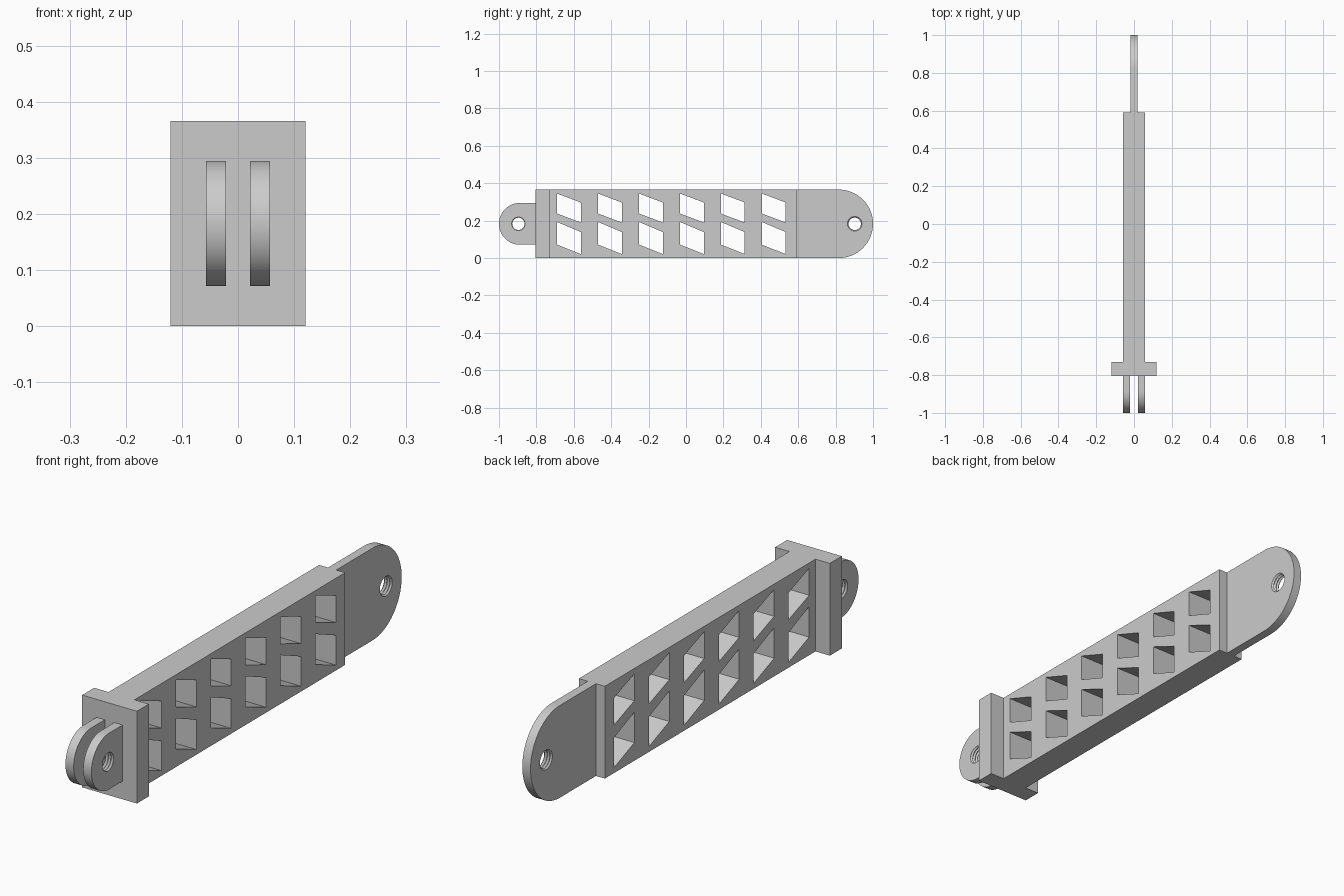
import bpy, bmesh, math

if "Cube" in bpy.data.objects:
    bpy.data.objects.remove(bpy.data.objects["Cube"])

H = 0.366          # overall height
MID = H / 2
BEAM_X = 0.057     # half width of the beam

grey = bpy.data.materials.new("light grey plastic")
grey.diffuse_color = (0.6, 0.6, 0.6, 1)
grey.use_nodes = True
grey.node_tree.nodes["Principled BSDF"].inputs["Base Color"].default_value = grey.diffuse_color


def finish(name, bm):
    bmesh.ops.recalc_face_normals(bm, faces=bm.faces)
    mesh = bpy.data.meshes.new(name)
    bm.to_mesh(mesh)
    bm.free()
    mesh.materials.append(grey)
    obj = bpy.data.objects.new(name, mesh)
    bpy.context.collection.objects.link(obj)
    return obj


def add_prism(bm, profile, x0, x1):
    """Extrude a (y, z) outline from x0 to x1."""
    face = bm.faces.new([bm.verts.new((x0, y, z)) for y, z in profile])
    ext = bmesh.ops.extrude_face_region(bm, geom=[face])["geom"]
    verts = [g for g in ext if isinstance(g, bmesh.types.BMVert)]
    bmesh.ops.translate(bm, verts=verts, vec=(x1 - x0, 0, 0))


def prism(name, profile, x0, x1):
    bm = bmesh.new()
    add_prism(bm, profile, x0, x1)
    return finish(name, bm)


def box(y0, y1, z0, z1):
    return [(y0, z0), (y1, z0), (y1, z1), (y0, z1)]


def round_end(y_flat, y_centre, radius, n=40):
    """Flat at y_flat, half circle on the other end."""
    s = 1 if y_centre > y_flat else -1
    pts = [(y_flat, MID - radius)]
    for i in range(n + 1):
        a = -math.pi / 2 + math.pi * i / n
        pts.append((y_centre + s * radius * math.cos(a), MID + radius * math.sin(a)))
    return pts + [(y_flat, MID + radius)]


def thread_cutter(y, half_len, n=32, pitch=0.012):
    """Ridged cylinder along x that leaves a threaded bore."""
    bm = bmesh.new()
    steps = 2 * math.ceil(half_len / pitch) + 1
    rings = []
    for k in range(-steps, steps + 1):
        r = 0.039 if k % 2 else 0.033
        rings.append([bm.verts.new((k * pitch / 2,
                                    y + r * math.cos(2 * math.pi * i / n),
                                    MID + r * math.sin(2 * math.pi * i / n)))
                      for i in range(n)])
    for a, b in zip(rings, rings[1:]):
        for i in range(n):
            j = (i + 1) % n
            bm.faces.new((a[i], a[j], b[j], b[i]))
    bm.faces.new(rings[0])
    bm.faces.new(rings[-1])
    return finish("bore_cutter", bm)


def cut(obj, cutter):
    mod = obj.modifiers.new("cut", 'BOOLEAN')
    mod.operation = 'DIFFERENCE'
    mod.solver = 'EXACT'
    mod.object = cutter
    bpy.context.view_layer.objects.active = obj
    bpy.ops.object.modifier_apply(modifier=mod.name)
    bpy.data.objects.remove(cutter)


def smooth(obj):
    bpy.ops.object.select_all(action='DESELECT')
    obj.select_set(True)
    bpy.context.view_layer.objects.active = obj
    bpy.ops.object.shade_smooth_by_angle(angle=math.radians(30))


# Wide stop plate
prism("stop_plate", box(-0.805, -0.73, 0, H), -0.12, 0.12)

# Beam with two rows of slanted windows
beam = prism("beam", box(-0.73, 0.59, 0, H), -BEAM_X, BEAM_X)
bm = bmesh.new()
for i in range(6):
    y0 = -0.69 + 0.219 * i
    y1 = y0 + 0.128
    for l_top, r_top, r_bot, l_bot in ((0.345, 0.297, 0.19, 0.238),
                                       (0.193, 0.139, 0.021, 0.072)):
        add_prism(bm, [(y0, l_top), (y1, r_top), (y1, r_bot), (y0, l_bot)], -0.1, 0.1)
cut(beam, finish("window_cutter", bm))

# Rear tongue with rounded end and threaded bore
tongue = prism("rear_tongue", round_end(0.59, 1 - MID, MID), -0.018, 0.018)
cut(tongue, thread_cutter(0.902, 0.018))
smooth(tongue)

# Pair of front lugs with threaded bores
for side, x0, x1 in (("left", -BEAM_X, -0.021), ("right", 0.021, BEAM_X)):
    lug = prism(side + "_front_lug", round_end(-0.805, -0.8885, 0.1115), x0, x1)
    cut(lug, thread_cutter(-0.896, BEAM_X))
    smooth(lug)
